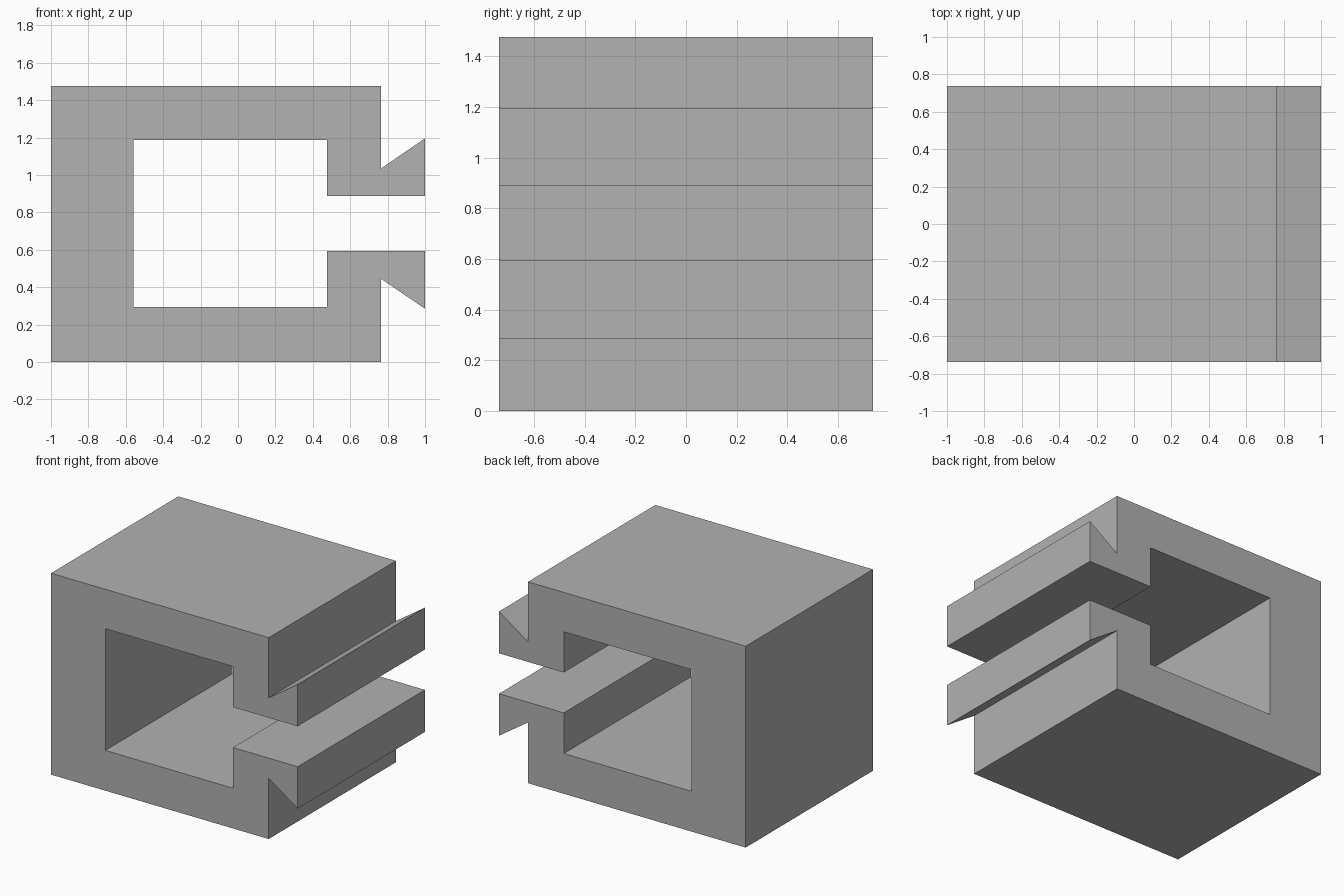
import bpy
import bmesh

cube = bpy.data.objects.get("Cube")
if cube:
    bpy.data.objects.remove(cube, do_unlink=True)

# Plain grey material
GREY = (0.445, 0.445, 0.445, 1.0)
mat = bpy.data.materials.new("plain grey")
mat.use_nodes = True
mat.diffuse_color = GREY
mat.node_tree.nodes["Principled BSDF"].inputs["Base Color"].default_value = GREY


def extrude_profile(name, points, depth):
    """Extrude an outline in the xz plane, centred along y."""
    bm = bmesh.new()
    face = bm.faces.new([bm.verts.new((x, -depth / 2, z)) for x, z in points])
    swept = bmesh.ops.extrude_face_region(bm, geom=[face], use_keep_orig=True)
    verts = [v for v in swept["geom"] if isinstance(v, bmesh.types.BMVert)]
    bmesh.ops.translate(bm, verts=verts, vec=(0, depth, 0))
    bmesh.ops.recalc_face_normals(bm, faces=bm.faces)
    mesh = bpy.data.meshes.new(name)
    bm.to_mesh(mesh)
    bm.free()
    mesh.materials.append(mat)
    obj = bpy.data.objects.new(name, mesh)
    bpy.context.collection.objects.link(obj)
    return obj


# Slotted channel: thick C-shaped wall with a barbed lip on each side of the slot
profile = [
    (-1, 0), (0.765, 0),
    (0.765, 0.445), (1, 0.285), (1, 0.593),      # lower barb
    (0.475, 0.593), (0.475, 0.295),              # inside of the channel
    (-0.56, 0.295), (-0.56, 1.187),
    (0.475, 1.187), (0.475, 0.889),
    (1, 0.889), (1, 1.196), (0.765, 1.035),      # upper barb
    (0.765, 1.476), (-1, 1.476),
]
extrude_profile("slotted_channel", profile, 1.474)
